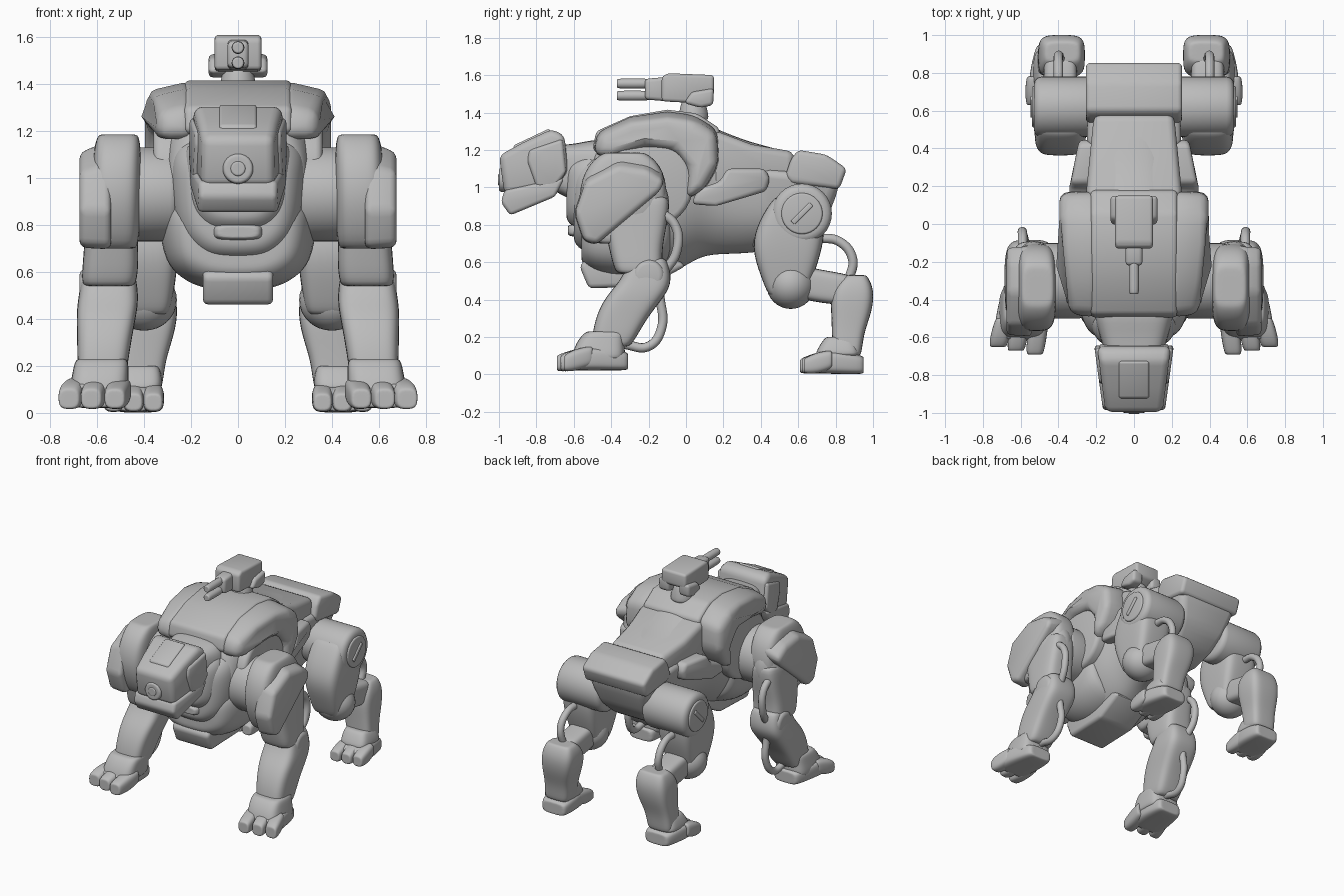
import bpy, bmesh, math
from mathutils import Vector

default = bpy.data.objects.get("Cube")
if default:
    bpy.data.objects.remove(default, do_unlink=True)

metal = bpy.data.materials.new("plain grey metal")
metal.use_nodes = True
GREY = (.5, .5, .5, 1)
metal.diffuse_color = GREY
metal.node_tree.nodes["Principled BSDF"].inputs["Base Color"].default_value = GREY


def finish(name, bm, mirror, subdivide=0):
    """Turn a bmesh into a smooth shaded object, optionally mirrored across x."""
    bmesh.ops.recalc_face_normals(bm, faces=bm.faces)
    mesh = bpy.data.meshes.new(name)
    bm.to_mesh(mesh)
    bm.free()
    mesh.materials.append(metal)
    part = bpy.data.objects.new(name, mesh)
    bpy.context.collection.objects.link(part)
    bpy.ops.object.select_all(action='DESELECT')
    part.select_set(True)
    bpy.context.view_layer.objects.active = part
    if subdivide:
        bpy.ops.object.shade_smooth()
        part.modifiers.new("smooth", 'SUBSURF').levels = subdivide
        part.modifiers["smooth"].render_levels = subdivide
    else:
        bpy.ops.object.shade_smooth_by_angle(angle=math.radians(40))
    if mirror:
        part.modifiers.new("mirror", 'MIRROR').use_mirror_merge = False
    return part


def plate(name, profile, inner, outer, bevel=.03, inset=1.0, mirror=True, shape=None):
    """Side profile (y, z) extruded from x = inner to outer, with rounded edges."""
    bm = bmesh.new()
    cy = sum(p[0] for p in profile) / len(profile)
    cz = sum(p[1] for p in profile) / len(profile)
    near = [bm.verts.new((inner, y, z)) for y, z in profile]
    far = [bm.verts.new((outer, cy + (y - cy) * inset, cz + (z - cz) * inset)) for y, z in profile]
    bm.faces.new(near)
    bm.faces.new(far[::-1])
    for i in range(len(near)):
        j = (i + 1) % len(near)
        bm.faces.new((near[i], far[i], far[j], near[j]))
    if shape:
        for v in bm.verts:
            v.co = shape(v.co)
    bmesh.ops.recalc_face_normals(bm, faces=bm.faces)
    sharp = [e for e in bm.edges if e.calc_face_angle(0) > .3]
    bmesh.ops.bevel(bm, geom=sharp, offset=bevel, segments=3, profile=.5,
                    affect='EDGES', clamp_overlap=True)
    return finish(name, bm, mirror)


def loft(name, stations, axis='z', square=4, pinch=1, mirror=True, sides=16):
    """Rounded sections (x, y, z, half width, half depth) joined along an axis."""
    bm = bmesh.new()
    rows = [(*stations[0], .75)] + [(*s, 1) for s in stations] + [(*stations[-1], .75)]
    rings = []
    for x, y, z, wide, deep, scale in rows:
        ring = []
        for k in range(sides):
            a = math.tau * (k + .5) / sides
            u, v = (math.copysign(abs(t) ** (2 / square), t) for t in (math.cos(a), math.sin(a)))
            if v < 0:
                u *= 1 + (pinch - 1) * v * v
            u, v = u * wide * scale, v * deep * scale
            ring.append(bm.verts.new((x + u, y + v, z) if axis == 'z' else (x + u, y, z + v)))
        rings.append(ring)
    for a, b in zip(rings, rings[1:]):
        for i in range(sides):
            j = (i + 1) % sides
            bm.faces.new((a[i], a[j], b[j], b[i]))
    bm.faces.new(rings[0])
    bm.faces.new(rings[-1][::-1])
    return finish(name, bm, mirror, subdivide=2)


def drum(name, y, z, radius, inner, outer, bevel=.03):
    """Disc whose axle runs along x."""
    rim = [(y + radius * math.cos(math.tau * k / 32), z + radius * math.sin(math.tau * k / 32))
           for k in range(32)]
    return plate(name, rim, inner, outer, bevel)


def ball(name, centre, radii):
    bm = bmesh.new()
    bmesh.ops.create_uvsphere(bm, u_segments=28, v_segments=16, radius=1)
    for v in bm.verts:
        v.co = Vector(c + r * t for c, r, t in zip(centre, radii, v.co))
    return finish(name, bm, True)


def hose(name, points, radius):
    """Round mirrored tube following a smooth path."""
    curve = bpy.data.curves.new(name, 'CURVE')
    curve.dimensions = '3D'
    curve.bevel_depth = radius
    curve.bevel_resolution = 4
    curve.use_fill_caps = True
    path = curve.splines.new('BEZIER')
    path.bezier_points.add(len(points) - 1)
    for knot, p in zip(path.bezier_points, points):
        knot.co = p
        knot.handle_left_type = knot.handle_right_type = 'AUTO'
    curve.materials.append(metal)
    part = bpy.data.objects.new(name, curve)
    bpy.context.collection.objects.link(part)
    part.modifiers.new("mirror", 'MIRROR').use_mirror_merge = False


# Torso, belly and spine
loft("torso", [(0, -.5, .9, .28, .3), (0, -.46, .9, .31, .37), (0, -.3, .94, .34, .44),
               (0, -.08, .96, .34, .44), (0, .06, .99, .29, .37), (0, .16, .98, .25, .34),
               (0, .35, .94, .24, .3), (0, .55, .94, .22, .26)],
     'y', square=3, pinch=.55, mirror=False)
plate("back_deck", [(-.5, 1.2), (-.48, 1.3), (-.3, 1.38), (-.1, 1.415), (.06, 1.395), (.18, 1.315),
                    (.18, 1.15), (-.3, 1.1)], -.23, .23, .025, mirror=False)
plate("spine_cover", [(.14, 1.31), (.35, 1.23), (.58, 1.19), (.58, 1), (.14, 1)],
      -.25, .25, .04, mirror=False, shape=lambda p: Vector((p.x * (1.08 - p.y * .4), p.y, p.z)))
plate("chest_keel", [(-.57, .58), (-.52, .46), (-.2, .47), (0, .58), (-.1, .65), (-.5, .65)],
      -.15, .15, .025, mirror=False)

# Shoulder arches and flank armour
plate("shoulder_arch", [(-.5, 1.17), (-.48, 1.3), (-.3, 1.385), (-.1, 1.415), (.05, 1.395),
                        (.17, 1.31), (.18, 1.12), (.1, .98), (0, .93), (.02, 1.1),
                        (-.06, 1.2), (-.22, 1.22), (-.4, 1.16)], .19, .395, .05, .97,
      shape=lambda p: Vector((p.x + min(0, p.y + .2) * (p.x - .19), p.y,
                              p.z - max(0, p.z - 1.2) * max(0, p.x - .2))))
drum("shoulder_socket", -.2, 1.02, .24, .2, .36)
plate("flank_armour", [(.03, .91), (.06, .99), (.18, 1.03), (.22, 1.1), (.42, 1.1), (.45, 1.05),
                       (.43, .98), (.33, .95), (.16, .9)], .2, .34, .025,
      shape=lambda p: Vector((p.x - max(0, p.y - .2) * .2, p.y, p.z)))

# Stepped chest and collar armour around the neck
loft("chest_armour", [(0, -.56, .73, .23, .13), (0, -.51, .74, .3, .2),
                      (0, -.3, .75, .35, .25), (0, -.08, .82, .34, .24)],
     'y', square=3.5, pinch=.72, mirror=False)
loft("outer_collar", [(0, -.6, .9, .21, .2), (0, -.55, .9, .27, .25), (0, -.42, .92, .31, .29)],
     'y', pinch=.65, mirror=False)
loft("inner_collar", [(0, -.64, .98, .17, .16), (0, -.59, .97, .225, .2), (0, -.48, .97, .25, .24)],
     'y', pinch=.7, mirror=False)
loft("throat_plate", [(0, -.63, .77, .1, .03), (0, -.5, .77, .13, .05)], 'y', mirror=False)
loft("neck", [(0, -.7, 1.1, .15, .13), (0, -.6, 1.08, .18, .15), (0, -.45, 1.05, .23, .22)],
     'y', mirror=False)


# Head, narrowing towards the muzzle
def narrow(p):
    return Vector((p.x * (1 + .65 * (p.y + .65)), p.y, p.z))


plate("skull", [(-1, 1.17), (-.87, 1.24), (-.72, 1.31), (-.65, 1.28), (-.63, 1.08), (-.7, 1.01),
                (-.97, .96)], -.195, .195, .035, mirror=False, shape=narrow)
plate("jaw", [(-.99, .92), (-.94, .85), (-.7, .95), (-.65, 1.05), (-.72, 1.04), (-.97, .985)],
      -.21, .21, .02, mirror=False, shape=narrow)
plate("brow", [(-.93, 1.18), (-.92, 1.225), (-.73, 1.315), (-.72, 1.28)],
      -.08, .08, .012, mirror=False)
plate("cheek", [(-.85, 1.14), (-.84, 1.2), (-.66, 1.26), (-.64, 1.08), (-.7, 1), (-.8, 1)],
      .15, .21, .02, shape=narrow)
for name, radius, front in (("nose_ring", .068, -1), ("nose_lens", .035, -1.005)):
    loft(name, [(0, front, 1.04, radius, radius), (0, -.93, 1.04, radius, radius)],
         'y', square=2, mirror=False)

# Rear body
plate("rear_cover", [(.53, 1.06), (.56, 1.15), (.6, 1.2), (.75, 1.175), (.86, 1.1), (.82, .99),
                     (.56, 1.02)], -.255, .255, .045, mirror=False)
plate("pelvis", [(.4, 1.1), (.83, 1.06), (.8, .95), (.75, .82), (.65, .72), (.5, .65),
                 (.35, .66)], -.25, .25, .05, mirror=False,
      shape=lambda p: Vector((p.x * (p.z - .05), p.y, p.z)))

# Front legs
drum("shoulder_joint", -.3, .93, .2, .25, .5, .04)
loft("shoulder_pad", [(.51, -.33, 1.185, .09, .12), (.515, -.33, 1.1, .105, .22),
                      (.52, -.34, .9, .11, .25), (.53, -.33, .7, .11, .17)])
plate("shoulder_shield", [(-.6, .86), (-.54, 1.06), (-.36, 1.17), (-.2, 1.14), (-.11, 1.07),
                          (-.13, 1), (-.48, .69), (-.55, .71)], .54, .675, .035, .97,
      shape=lambda p: Vector((p.x, p.y, p.z - max(0, p.z - .9) * (p.x - .54) * 1.5)))
ball("shoulder_muscle", (.53, -.27, .91), (.12, .18, .2))
loft("upper_arm", [(.54, -.28, .95, .1, .2), (.54, -.27, .8, .11, .17), (.54, -.27, .66, .12, .14),
                   (.55, -.25, .54, .12, .13)])
loft("forearm", [(.55, -.2, .62, .11, .1), (.55, -.21, .5, .13, .14), (.56, -.27, .42, .13, .16),
                 (.57, -.35, .3, .115, .14), (.58, -.4, .15, .105, .11)])
drum("elbow", -.2, .53, .085, .45, .675)
loft("front_ankle", [(.58, -.43, .23, .115, .11), (.585, -.46, .17, .12, .13),
                     (.595, -.47, .08, .13, .15)])
loft("front_foot", [(.59, -.31, .07, .1, .05), (.6, -.45, .085, .125, .065),
                    (.61, -.54, .085, .13, .065), (.615, -.61, .07, .12, .05)], 'y')
for i, x in enumerate((.515, .615, .71)):
    loft(f"front_toe_{i}", [(x - .02, -.5, .1, .045, .055), (x, -.6, .075, .054, .06),
                            (x + .01, -.69 + .02 * i, .06, .046, .045)], 'y', square=3)
hose("upper_arm_hose", [(.59, -.16, .88), (.59, -.06, .8), (.59, -.05, .66), (.57, -.13, .53)], .025)
hose("forearm_hose", [(.56, -.14, .42), (.56, -.13, .25), (.57, -.2, .15), (.57, -.33, .16)], .025)

# Hind legs
drum("hip_drum", .62, .86, .16, .17, .53, .04)
drum("hip_cap", .62, .86, .11, .5, .54, .01)
plate("hip_slot", [(.56, .82), (.58, .8), (.68, .9), (.66, .92)], .53, .548, .006)
loft("thigh", [(.39, .59, .95, .125, .12), (.39, .565, .82, .14, .18), (.39, .54, .68, .14, .195),
               (.39, .54, .52, .12, .14), (.39, .54, .42, .1, .1)], square=4.5)
ball("knee", (.4, .56, .48), (.14, .13, .13))
loft("hock_link", [(.39, .58, .5, .09, .09), (.39, .72, .47, .09, .09),
                   (.39, .88, .45, .09, .085)], 'y')
loft("hind_shin", [(.38, .91, .53, .1, .06), (.38, .89, .45, .13, .12), (.39, .885, .33, .12, .11),
                   (.41, .865, .22, .1, .085), (.42, .86, .1, .1, .08)])
loft("hind_ankle", [(.42, .82, .2, .09, .08), (.43, .81, .1, .115, .13)])
loft("hind_foot", [(.42, .95, .05, .1, .05), (.43, .82, .065, .12, .065),
                   (.44, .73, .065, .12, .06), (.445, .66, .05, .11, .045)], 'y')
for i, x in enumerate((.36, .445, .53)):
    loft(f"hind_toe_{i}", [(x, .78, .08, .04, .05), (x, .7, .06, .048, .06),
                           (x, .61 + .01 * i, .045, .041, .04)], 'y', square=3)
hose("hind_hose", [(.4, .7, .73), (.4, .82, .71), (.4, .89, .62), (.39, .87, .5)], .025)

# Back turret with twin barrels
loft("turret_mount", [(0, .04, 1.36, .09, .09), (0, .04, 1.48, .06, .06)], square=2, mirror=False)
plate("turret_body", [(-.13, 1.46), (-.13, 1.59), (-.1, 1.61), (.15, 1.6), (.15, 1.5), (.06, 1.45)],
      -.1, .1, .02, mirror=False)
plate("turret_pod", [(-.01, 1.45), (.03, 1.51), (.15, 1.53), (.145, 1.44), (.08, 1.425)],
      .04, .125, .02)
plate("barrel_block", [(-.22, 1.47), (-.22, 1.58), (-.1, 1.59), (-.1, 1.46)],
      -.045, .045, .02, mirror=False)
for name, z in (("lower_barrel", 1.49), ("upper_barrel", 1.555)):
    loft(name, [(0, -.37, z, .028, .028), (0, -.2, z, .028, .028)], 'y', square=2, mirror=False)
